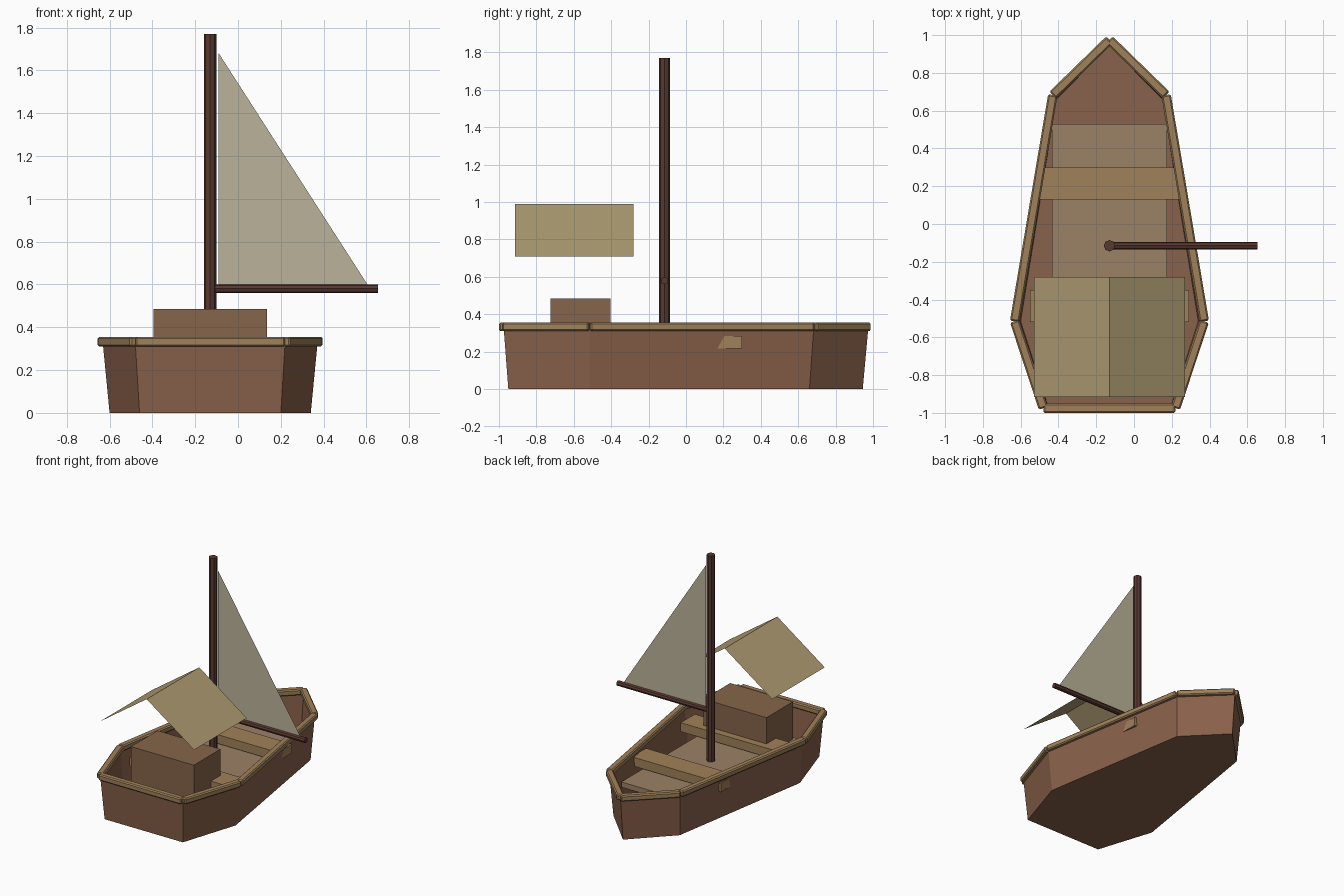
import bpy, bmesh, math
from mathutils import Vector

if "Cube" in bpy.data.objects:
    bpy.data.objects.remove(bpy.data.objects["Cube"])

CX = -0.13  # centreline of the boat


def material(name, rgb):
    m = bpy.data.materials.new(name)
    m.diffuse_color = (*rgb, 1)
    m.use_nodes = True
    m.node_tree.nodes["Principled BSDF"].inputs["Base Color"].default_value = m.diffuse_color
    return m


HULL = material("hull_wood", (0.25, 0.12, 0.07))
TRIM = material("trim_wood", (0.35, 0.22, 0.10))
DECK = material("deck_wood", (0.33, 0.22, 0.13))
CRATE = material("crate_wood", (0.24, 0.13, 0.07))
SPAR = material("spar_wood", (0.10, 0.04, 0.03))
SAIL = material("sail_cloth", (0.50, 0.45, 0.32))
AWNING = material("awning_cloth", (0.42, 0.33, 0.17))


def mesh_object(name, verts, faces, mat):
    me = bpy.data.meshes.new(name)
    me.from_pydata(verts, [], faces)
    ob = bpy.data.objects.new(name, me)
    bpy.context.collection.objects.link(ob)
    me.materials.append(mat)
    return ob


def box(name, lo, hi, mat):
    bpy.ops.mesh.primitive_cube_add(size=1)
    ob = bpy.context.object
    ob.name = name
    lo, hi = Vector(lo), Vector(hi)
    for v in ob.data.vertices:
        v.co = v.co * (hi - lo)
    ob.location = (lo + hi) / 2
    ob.data.materials.append(mat)
    return ob


def rod(name, a, b, r, mat):
    a, b = Vector(a), Vector(b)
    bpy.ops.mesh.primitive_cylinder_add(vertices=8, radius=r, depth=(b - a).length,
                                        location=(a + b) / 2)
    ob = bpy.context.object
    ob.name = name
    ob.rotation_euler = (b - a).to_track_quat('Z', 'Y').to_euler()
    ob.data.materials.append(mat)
    return ob


def outline(half):
    # half outline runs bow -> stern; mirrored back to the bow
    right = [(CX + x, y) for x, y in half]
    left = [(CX - x, y) for x, y in reversed(half) if x > 0]
    return right + left


# Open hull shell: flat bottom plus flared sides
top = outline([(0, 0.975), (0.30, 0.683), (0.502, -0.515), (0.35, -0.975)])
bottom = outline([(0, 0.945), (0.28, 0.66), (0.47, -0.515), (0.33, -0.95)])
n = len(top)
verts = [(x, y, 0) for x, y in bottom] + [(x, y, 0.33) for x, y in top]
faces = [tuple(range(n))]
faces += [((i + 1) % n, i, n + i, n + (i + 1) % n) for i in range(n)]
hull = mesh_object("hull", verts, faces, HULL)
bm = bmesh.new()
bm.from_mesh(hull.data)
if bm.calc_volume(signed=True) < 0 or bm.faces[:][0].normal.z > 0:
    bmesh.ops.reverse_faces(bm, faces=bm.faces)
bm.to_mesh(hull.data)
bm.free()

# Gunwale: one chamfered beam along each side of the hull
for i in range(n):
    a, b = Vector(top[i]), Vector(top[(i + 1) % n])
    d, mid = b - a, (a + b) / 2
    beam = box(f"gunwale_{i + 1}", (-d.length / 2, -0.025, 0.31),
               (d.length / 2, 0.025, 0.355), TRIM)
    beam.location = (mid.x, mid.y, 0.3325)
    beam.rotation_euler.z = math.atan2(d.y, d.x)
    bev = beam.modifiers.new("chamfer", 'BEVEL')
    bev.width, bev.segments = 0.008, 1

# Deck, benches and storage box
box("deck", (CX - 0.305, -0.75, 0.16), (CX + 0.305, 0.53, 0.20), DECK)
box("front_bench", (CX - 0.376, 0.13, 0.217), (CX + 0.376, 0.30, 0.285), TRIM)
box("rear_bench", (CX - 0.42, -0.52, 0.217), (CX + 0.42, -0.35, 0.285), TRIM)
box("storage_box", (CX - 0.265, -0.725, 0.19), (CX + 0.265, -0.405, 0.485), CRATE)

# Mast, boom and sail
MY = -0.115
rod("mast", (CX, MY, 0.18), (CX, MY, 1.77), 0.03, SPAR)
rod("boom", (CX, MY, 0.58), (0.655, MY, 0.58), 0.02, SPAR)
mesh_object("sail", [(-0.09, MY, 0.595), (0.608, MY, 0.595), (-0.09, MY, 1.68)],
            [(0, 1, 2)], SAIL)

# Awning: two sloping sheets meeting at a ridge
section = [(CX - 0.4, 0.71), (CX, 0.99), (CX + 0.4, 0.71)]
verts = [(x, y, z) for y in (-0.915, -0.28) for x, z in section]
mesh_object("awning", verts, [(0, 1, 4, 3), (1, 2, 5, 4)], AWNING).data.flip_normals()
